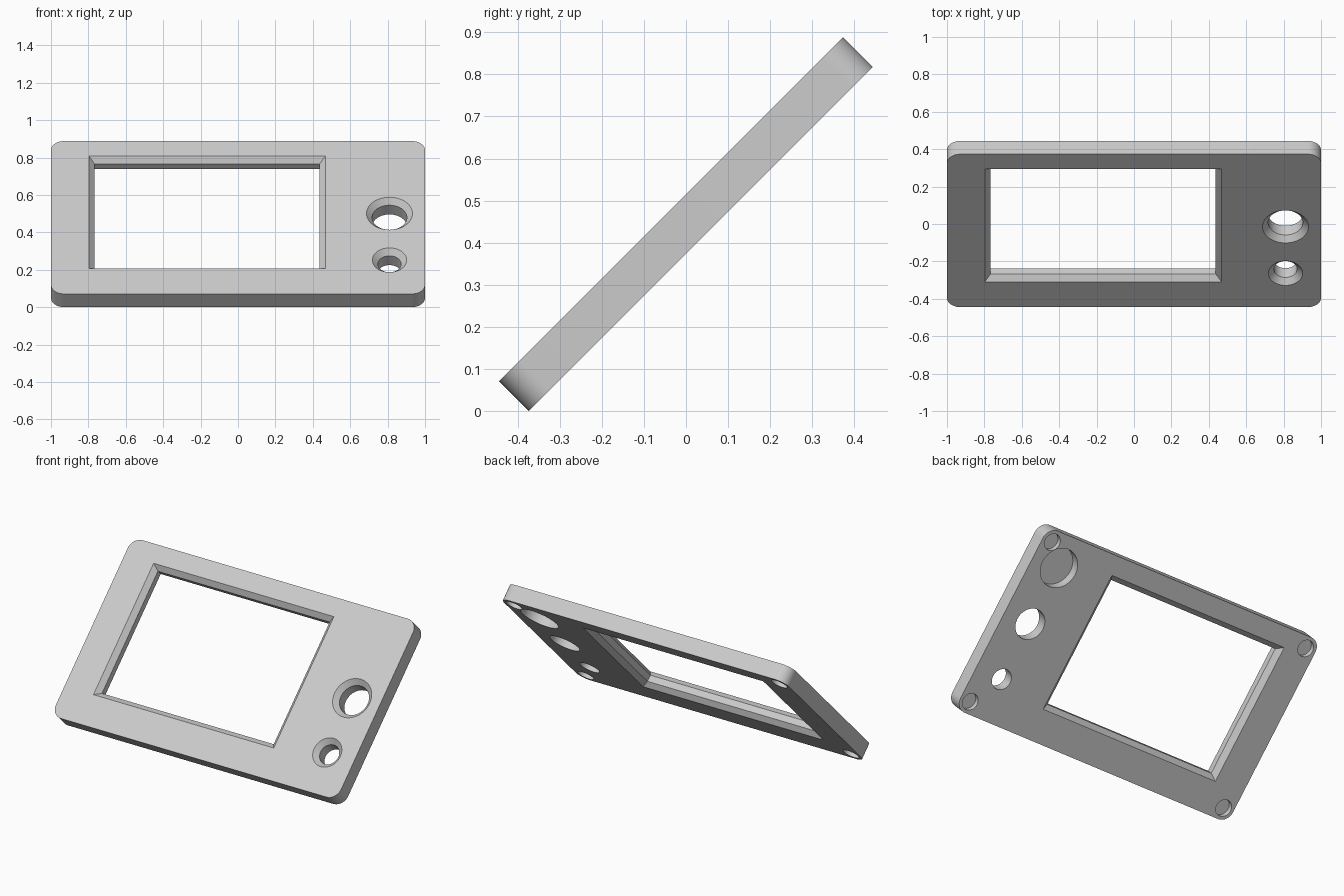
import bpy, bmesh, math

cube = bpy.data.objects.get("Cube")
if cube:
    bpy.data.objects.remove(cube, do_unlink=True)

HALF_X, HALF_Y, HALF_T = 1.0, 0.578, 0.05   # panel half sizes before tilting
CORNER = 0.07
CHAMFER = 0.03
OVER = 0.02                                  # how far cutters overshoot a face

grey = bpy.data.materials.new("light grey")
grey.use_nodes = True
grey.diffuse_color = (0.6, 0.6, 0.6, 1)
grey.node_tree.nodes["Principled BSDF"].inputs["Base Color"].default_value = grey.diffuse_color


def loft(name, rings):
    """Closed solid from a stack of matching (outline, height) rings."""
    bm = bmesh.new()
    loops = [[bm.verts.new((x, y, z)) for x, y in pts] for pts, z in rings]
    n = len(loops[0])
    for low, high in zip(loops, loops[1:]):
        for i in range(n):
            j = (i + 1) % n
            bm.faces.new((low[i], low[j], high[j], high[i]))
    bm.faces.new(list(reversed(loops[0])))
    bm.faces.new(loops[-1])
    bmesh.ops.recalc_face_normals(bm, faces=bm.faces)
    mesh = bpy.data.meshes.new(name)
    bm.to_mesh(mesh)
    bm.free()
    mesh.materials.append(grey)
    obj = bpy.data.objects.new(name, mesh)
    bpy.context.collection.objects.link(obj)
    return obj


def circle(cx, cy, r, n=48):
    return [(cx + r * math.cos(math.tau * i / n), cy + r * math.sin(math.tau * i / n))
            for i in range(n)]


def rectangle(x0, x1, y0, y1, grow=0.0):
    return [(x0 - grow, y0 - grow), (x1 + grow, y0 - grow),
            (x1 + grow, y1 + grow), (x0 - grow, y1 + grow)]


def rounded_rectangle(hx, hy, r, steps=12):
    pts = []
    for k, (sx, sy) in enumerate([(1, 1), (-1, 1), (-1, -1), (1, -1)]):
        for i in range(steps + 1):
            a = math.pi / 2 * (k + i / steps)
            pts.append((sx * (hx - r) + r * math.cos(a), sy * (hy - r) + r * math.sin(a)))
    return pts


# Panel plate
outline = rounded_rectangle(HALF_X, HALF_Y, CORNER)
panel = loft("front_panel", [(outline, -HALF_T), (outline, HALF_T)])

top, inner = HALF_T + OVER, HALF_T - CHAMFER
cutters = []

# Screen window, chamfered on both faces
window = (-0.767, 0.437, -0.357, 0.435)
wide = rectangle(*window, grow=CHAMFER + OVER)
narrow = rectangle(*window)
cutters.append(loft("window_cutter", [(wide, -top), (narrow, -inner), (narrow, inner), (wide, top)]))

# Countersunk through holes
for y, r in ((0.03, 0.093), (-0.322, 0.062)):
    small, large = circle(0.81, y, r), circle(0.81, y, r + CHAMFER + OVER)
    cutters.append(loft("hole_cutter", [(small, -top), (small, inner), (large, top)]))

# Blind round recesses in the back: one large, one in each corner
recesses = [(0.81, 0.387, 0.118, 0.06)]
recesses += [(sx * 0.93, sy * 0.508, 0.05, 0.03) for sx in (-1, 1) for sy in (-1, 1)]
for x, y, r, depth in recesses:
    disc = circle(x, y, r)
    cutters.append(loft("recess_cutter", [(disc, -top), (disc, depth - HALF_T)]))

# Cut the openings and drop the cutters
bpy.ops.object.select_all(action="DESELECT")
bpy.context.view_layer.objects.active = panel
panel.select_set(True)
for cutter in cutters:
    cutter.hide_render = True
    mod = panel.modifiers.new("cut", "BOOLEAN")
    mod.operation, mod.solver, mod.object = "DIFFERENCE", "EXACT", cutter
    bpy.ops.object.modifier_apply(modifier=mod.name)
    bpy.data.objects.remove(cutter, do_unlink=True)

bpy.ops.object.shade_smooth_by_angle(angle=math.radians(30))

# Lean the panel back
panel.rotation_euler.x = math.radians(45)
panel.location.z = (HALF_Y + HALF_T) * math.sin(math.radians(45))
